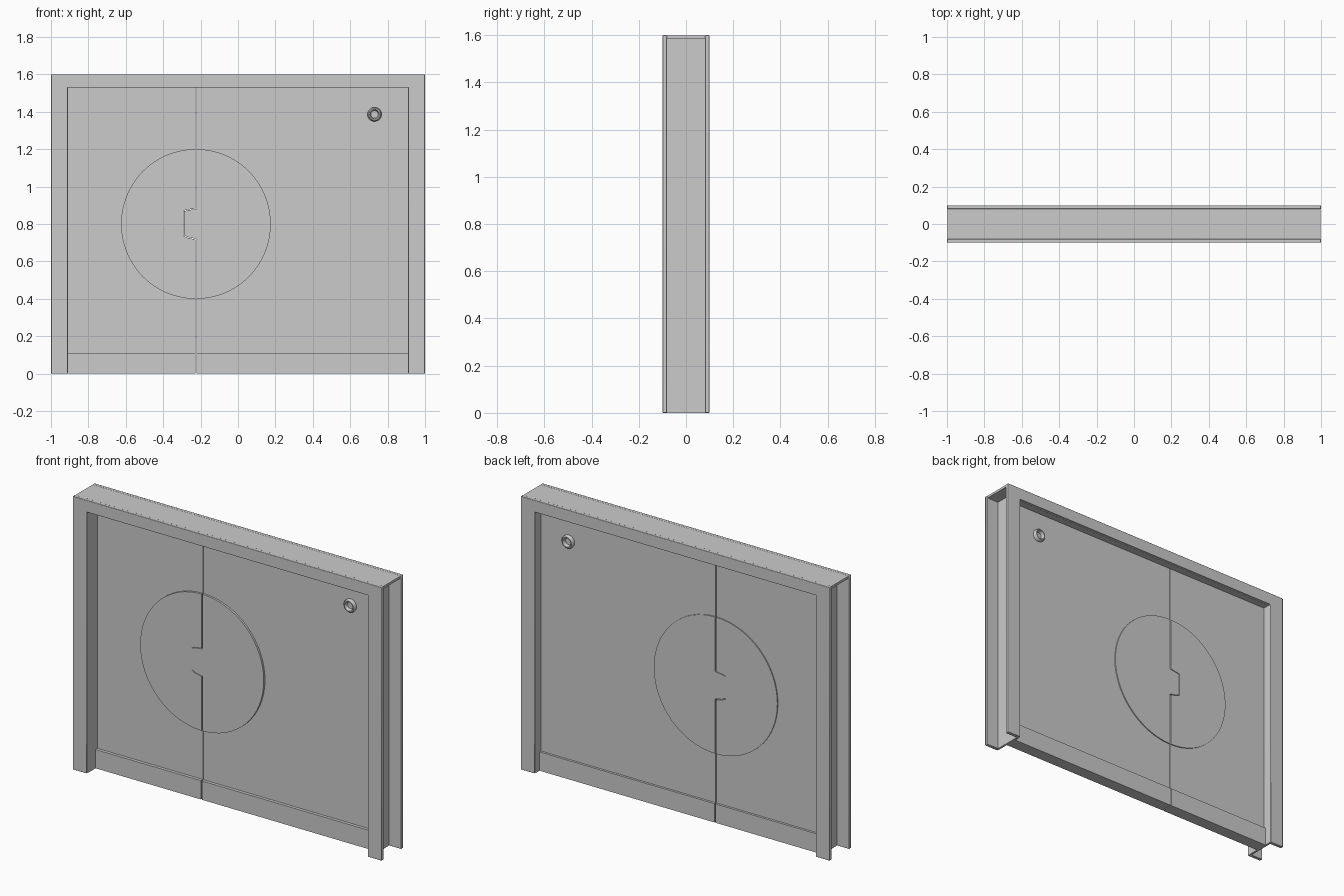
import bpy, bmesh, math
from mathutils import Vector

if "Cube" in bpy.data.objects:
    bpy.data.objects.remove(bpy.data.objects["Cube"])

SEAM, GAP = -0.225, 0.003           # where the two leaves meet
LEAF_Y = (0.0, 0.042)               # front and back planes of each layer
BOSS_Y = (-0.012, 0.048)
RAIL_Y = (-0.018, 0.055)


def finish(name, bm, bevel=0.0, angle=35):
    bmesh.ops.recalc_face_normals(bm, faces=bm.faces)
    me = bpy.data.meshes.new(name)
    bm.to_mesh(me)
    bm.free()
    ob = bpy.data.objects.new(name, me)
    bpy.context.collection.objects.link(ob)
    if bevel:
        m = ob.modifiers.new("soft_edges", 'BEVEL')
        m.width, m.segments = bevel, 2
        m.limit_method = 'ANGLE'
    bpy.ops.object.select_all(action='DESELECT')
    bpy.context.view_layer.objects.active = ob
    ob.select_set(True)
    bpy.ops.object.shade_smooth_by_angle(angle=math.radians(angle))
    return ob


def prism(name, outline, y0, y1, bevel=0.0):
    """Extrude an (x, z) outline along y."""
    bm = bmesh.new()
    face = bm.faces.new([bm.verts.new((x, y0, z)) for x, z in outline])
    ext = bmesh.ops.extrude_face_region(bm, geom=[face])
    verts = [g for g in ext["geom"] if isinstance(g, bmesh.types.BMVert)]
    bmesh.ops.translate(bm, verts=verts, vec=Vector((0, y1 - y0, 0)))
    return finish(name, bm, bevel)


def box(name, x0, x1, y0, y1, z0, z1, bevel=0.0):
    return prism(name, [(x0, z0), (x1, z0), (x1, z1), (x0, z1)], y0, y1, bevel)


# Mitred casing on the front and back
casing = [(-1, 0), (-1, 1.6), (1, 1.6), (1, 0),
          (0.91, 0), (0.91, 1.53), (-0.91, 1.53), (-0.91, 0)]
for name, y0, y1 in (("front_casing", -0.1, -0.08), ("back_casing", 0.08, 0.1)):
    prism(name, casing, y0, y1, 0.003)

# Jamb linings leave an open channel on each side; header is closed on top
for name, s in (("left_jamb", -1), ("right_jamb", 1)):
    box(name, min(s * 0.91, s * 0.922), max(s * 0.91, s * 0.922), -0.082, 0.082, 0, 1.585)
box("header_lining", -0.91, 0.91, -0.082, 0.082, 1.53, 1.54)
box("header_cap", -0.998, 0.998, -0.082, 0.082, 1.585, 1.599)

# Round boss split along the seam, with an interlocking tab
R, CZ, N = 0.4, 0.8, 32


def half_arc(sign):
    pts = []
    for i in range(N + 1):
        a = math.pi / 2 - math.pi * i / N
        pts.append((SEAM + sign * (GAP + (R - GAP) * math.cos(a)), CZ + R * math.sin(a)))
    return pts


def tab(left):
    """Stepped seam line, bottom to top; the left half is inset by the gap."""
    x, g = (SEAM - GAP, GAP) if left else (SEAM + GAP, 0)
    return [(x, 0.72 - g), (-0.268 - g, 0.73 - g), (-0.288 - g, 0.74 - g),
            (-0.288 - g, 0.868 + g), (-0.268 - g, 0.874 + g), (x, 0.88 + g)]


# Two leaves, each with its half of the boss and a kick rail
for side, s in (("left", -1), ("right", 1)):
    inner, outer = SEAM + s * GAP, s * 0.91
    lo, hi = min(inner, outer), max(inner, outer)
    leaf = [(outer, 0.11), (outer, 1.532), (inner, 1.532)] + half_arc(s) + [(inner, 0.11)]
    prism(side + "_leaf", leaf, *LEAF_Y)
    prism(side + "_boss", half_arc(s) + tab(s < 0), *BOSS_Y)
    box(side + "_kick_rail", lo, hi, *RAIL_Y, 0, 0.11)


# Small ring on both faces
def ring(name, y_face, direction):
    profile = [(0.038, 0), (0.038, 0.012), (0.032, 0.02), (0.026, 0.02), (0.02, 0.004), (0.02, 0)]
    n = 20
    bm = bmesh.new()
    rows = [[bm.verts.new((0.73 + r * math.cos(2 * math.pi * i / n), y_face + direction * h,
                           1.386 + r * math.sin(2 * math.pi * i / n))) for i in range(n)]
            for r, h in profile]
    for a, b in zip(rows, rows[1:]):
        for i in range(n):
            j = (i + 1) % n
            bm.faces.new((a[i], a[j], b[j], b[i]))
    finish(name, bm, angle=50)


ring("front_ring", LEAF_Y[0], -1)
ring("back_ring", LEAF_Y[1], 1)
